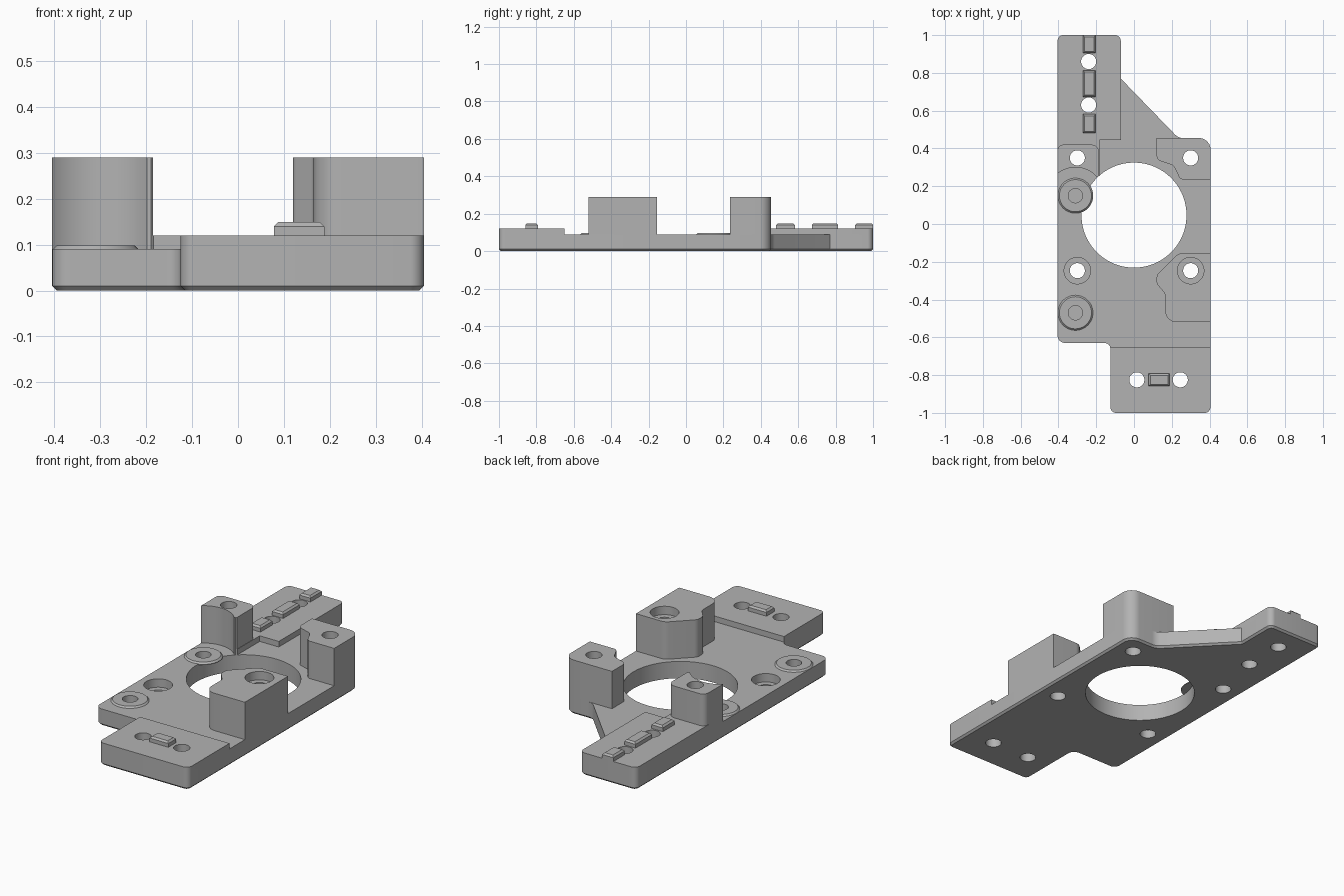
import bpy, bmesh
from math import cos, sin, pi
from mathutils import Vector

old = bpy.data.objects.get("Cube")
if old:
    bpy.data.objects.remove(old, do_unlink=True)

grey = bpy.data.materials.new("plain grey")
grey.use_nodes = True
grey.diffuse_color = (0.45, 0.45, 0.45, 1)
grey.node_tree.nodes["Principled BSDF"].inputs["Base Color"].default_value = (0.45, 0.45, 0.45, 1)


def rounded(corners, steps=6):
    """Outline from (x, y, fillet radius) corners."""
    out = []
    for i, (x, y, r) in enumerate(corners):
        p = Vector((x, y))
        if not r:
            out.append(p)
            continue
        a = (Vector(corners[i - 1][:2]) - p).normalized()
        b = (Vector(corners[(i + 1) % len(corners)][:2]) - p).normalized()
        half = a.angle(b) / 2
        reach = r * cos(half) / sin(half)
        centre = p + (a + b).normalized() * r / sin(half)
        start, end = p + a * reach - centre, p + b * reach - centre
        for k in range(steps + 1):
            t = k / steps
            out.append(centre + start.lerp(end, t).normalized() * r)
    return out


def circle(x, y, r, n=48):
    return [Vector((x + r * cos(2 * pi * k / n), y + r * sin(2 * pi * k / n))) for k in range(n)]


def prism(name, outline, z0, z1, bevel_z=None, bevel=0.01):
    """Extruded outline; the rim at height bevel_z gets a chamfer."""
    bm = bmesh.new()
    face = bm.faces.new([bm.verts.new((p.x, p.y, z0)) for p in outline])
    top = bmesh.ops.extrude_face_region(bm, geom=[face])
    for v in top["geom"]:
        if isinstance(v, bmesh.types.BMVert):
            v.co.z = z1
    bmesh.ops.recalc_face_normals(bm, faces=bm.faces)
    if bevel_z is not None:
        rim = [e for e in bm.edges if all(abs(v.co.z - bevel_z) < 1e-5 for v in e.verts)]
        bmesh.ops.bevel(bm, geom=rim, offset=bevel, segments=1, affect='EDGES')
    mesh = bpy.data.meshes.new(name)
    bm.to_mesh(mesh)
    bm.free()
    mesh.materials.append(grey)
    ob = bpy.data.objects.new(name, mesh)
    bpy.context.collection.objects.link(ob)
    return ob


def cut(ob, outline, z0, z1):
    """Subtract a prism and keep the result as plain mesh."""
    cutter = prism("cutter", outline, z0, z1)
    mod = ob.modifiers.new("cut", 'BOOLEAN')
    mod.operation, mod.solver, mod.object = 'DIFFERENCE', 'EXACT', cutter
    bpy.context.view_layer.update()
    result = bpy.data.meshes.new_from_object(ob.evaluated_get(bpy.context.evaluated_depsgraph_get()))
    ob.modifiers.clear()
    ob.data = result
    bpy.data.objects.remove(cutter, do_unlink=True)


W, BASE, PAD, POST, R = 0.405, 0.09, 0.12, 0.29, 0.04

# Base plate with chamfered underside
plate = prism("base_plate", rounded([
    (-W, -0.63, R), (-0.125, -0.63, 0.03), (-0.125, -1, 0.03), (W, -1, 0.03),
    (W, 0.455, 0.06), (0.235, 0.455, 0.06), (-0.07, 0.77, 0), (-0.07, 1, 0.03),
    (-W, 1, 0.03)]), 0, BASE, bevel_z=0)

# Raised end pads
front_pad = prism("front_pad", rounded([
    (-0.125, -1, 0.03), (W, -1, 0.03), (W, -0.65, 0), (-0.125, -0.65, 0)]), BASE, PAD)
back_pad = prism("back_pad", rounded([
    (-W, 0.25, 0), (-0.183, 0.25, 0), (-0.183, 0.445, 0), (-0.07, 0.445, 0),
    (-0.07, 1, 0.03), (-W, 1, 0.03)]), BASE, PAD)

# Standing posts
back_right_post = prism("back_right_post", rounded([
    (-W, 0.25, 0), (-0.185, 0.25, 0), (-0.185, 0.42, 0.04), (-W, 0.42, 0.03)]), BASE, POST)
back_left_post = prism("back_left_post", rounded([
    (W, 0.235, 0), (W, 0.455, 0.06), (0.12, 0.455, 0), (0.12, 0.34, 0.03),
    (0.21, 0.31, 0.04), (0.245, 0.235, 0.03)]), BASE, POST)
front_left_post = prism("front_left_post", rounded([
    (W, -0.52, 0), (W, -0.155, 0), (0.235, -0.155, 0.05), (0.12, -0.27, 0.04),
    (0.12, -0.315, 0.03), (0.165, -0.37, 0.03), (0.165, -0.52, 0.06)]), BASE, POST)

# Large central opening and clearance around the back boss
for part in (plate, back_pad, back_right_post, back_left_post, front_left_post):
    cut(part, circle(0, 0.047, 0.278, 96), -0.1, 0.5)
for part in (back_pad, back_right_post):
    cut(part, circle(-0.31, 0.15, 0.15), 0.05, 0.5)

# Screw holes
for x, y, parts in (
        (-0.3, 0.35, (plate, back_pad, back_right_post)),
        (0.3, 0.35, (plate, back_left_post)),
        (-0.3, -0.247, (plate,)),
        (0.3, -0.247, (plate, front_left_post)),
        (-0.24, 0.86, (plate, back_pad)),
        (-0.24, 0.63, (plate, back_pad)),
        (0.015, -0.825, (plate, front_pad)),
        (0.245, -0.825, (plate, front_pad))):
    for part in parts:
        cut(part, circle(x, y, R), -0.1, 0.5)

# Counterbores on the front pair
cut(plate, circle(-0.3, -0.247, 0.07), 0.045, 0.12)
cut(front_left_post, circle(0.3, -0.247, 0.07), 0.245, 0.4)

# Round bosses with blind holes
bosses = []
for name, y in (("back_boss", 0.15), ("front_boss", -0.47)):
    boss = prism(name, circle(-0.31, y, 0.094), BASE - 0.004, 0.098, bevel_z=0.098, bevel=0.009)
    for part in (boss, plate):
        cut(part, circle(-0.31, y, 0.038), 0.03, 0.2)
    bosses.append(boss)

# Chamfered locating keys
keys = []
for name, x, y, w, d in (("front_key", 0.133, -0.825, 0.11, 0.066),
                         ("back_key_outer", -0.237, 0.952, 0.066, 0.096),
                         ("back_key_middle", -0.237, 0.743, 0.066, 0.14),
                         ("back_key_inner", -0.237, 0.532, 0.066, 0.1)):
    box = rounded([(x + a * w / 2, y + b * d / 2, 0) for a, b in ((-1, -1), (1, -1), (1, 1), (-1, 1))])
    keys.append(prism(name, box, PAD, 0.149, bevel_z=0.149, bevel=0.009))

# Smooth the curved walls, keep the edges sharp
bpy.ops.object.select_all(action='DESELECT')
for ob in [plate, front_pad, back_pad, back_right_post, back_left_post, front_left_post] + bosses + keys:
    ob.select_set(True)
bpy.context.view_layer.objects.active = plate
bpy.ops.object.shade_smooth_by_angle(angle=0.5)
